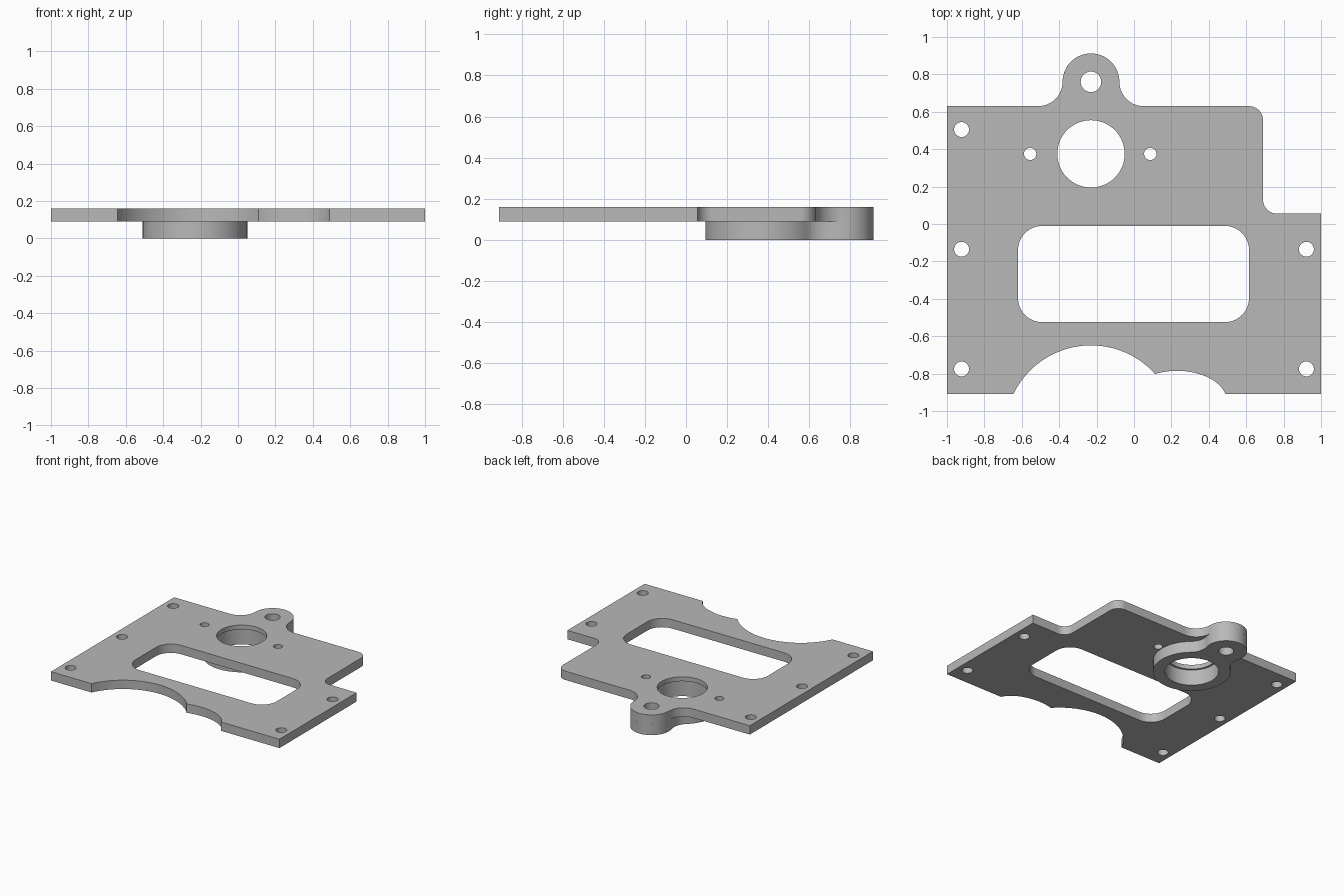
import bpy
import bmesh
from math import cos, sin, radians

cube = bpy.data.objects.get("Cube")
if cube:
    bpy.data.objects.remove(cube, do_unlink=True)

# Single metal colour
metal = bpy.data.materials.new("grey metal")
metal.use_nodes = True
metal.diffuse_color = (0.48, 0.48, 0.48, 1)
metal.node_tree.nodes["Principled BSDF"].inputs["Base Color"].default_value = metal.diffuse_color

PLATE_Z, TOP_Z = 0.09, 0.16
BORE = (-0.23, 0.375)
LUG = (-0.23, 0.76)


def arc(cx, cy, r, start, end, ry=None, steps=None):
    """Points along a circular (or elliptical) arc, angles in degrees."""
    n = steps or max(4, round(abs(end - start) / 6))
    angles = [radians(start + (end - start) * i / n) for i in range(n + 1)]
    return [(cx + r * cos(a), cy + (ry or r) * sin(a)) for a in angles]


def circle(center, r, n=48):
    return arc(*center, r, 0, 360, steps=n)


def clean(points):
    """Drop neighbouring points that coincide."""
    out = []
    for p in points:
        if not out or abs(p[0] - out[-1][0]) + abs(p[1] - out[-1][1]) > 0.002:
            out.append(p)
    if abs(out[0][0] - out[-1][0]) + abs(out[0][1] - out[-1][1]) < 0.002:
        out.pop()
    return out


def slab(name, loops, z0, z1):
    """Extrude an outline with holes between two heights."""
    bm = bmesh.new()
    edges = []
    for loop in loops:
        verts = [bm.verts.new((x, y, z0)) for x, y in clean(loop)]
        edges += [bm.edges.new((v, verts[i - 1])) for i, v in enumerate(verts)]
    bmesh.ops.triangle_fill(bm, edges=edges, use_beauty=True, normal=(0, 0, 1))
    grown = bmesh.ops.extrude_face_region(bm, geom=bm.faces[:], use_keep_orig=True)
    top = [g for g in grown["geom"] if isinstance(g, bmesh.types.BMVert)]
    bmesh.ops.translate(bm, verts=top, vec=(0, 0, z1 - z0))
    bmesh.ops.recalc_face_normals(bm, faces=bm.faces[:])
    mesh = bpy.data.meshes.new(name)
    bm.to_mesh(mesh)
    bm.free()
    mesh.materials.append(metal)
    obj = bpy.data.objects.new(name, mesh)
    bpy.context.collection.objects.link(obj)
    return obj


def activate(obj):
    bpy.ops.object.select_all(action="DESELECT")
    obj.select_set(True)
    bpy.context.view_layer.objects.active = obj


# Plate outline: scalloped front edge, stepped right side, lug at the back
outline = [(-1, -0.91)]
outline += arc(-0.23, -1.11, 0.461, 154.3, 42.4, steps=32)
outline += arc(0.23, -0.95, 0.268, 116.6, 14, ry=0.165, steps=20)
outline += [(1, -0.91), (1, 0.055)]
outline += arc(0.765, 0.13, 0.075, 270, 180)
outline += arc(0.615, 0.555, 0.075, 0, 90)
outline += arc(0.052, 0.76, 0.13, 270, 180)
outline += arc(*LUG, 0.152, 0, 180)
outline += arc(-0.512, 0.76, 0.13, 0, -90)
outline += [(-1, 0.63)]

# Rounded window
window = []
for cx, cy, a in ((0.485, -0.14, 0), (-0.49, -0.14, 90), (-0.49, -0.395, 180), (0.485, -0.395, 270)):
    window += arc(cx, cy, 0.13, a, a + 90)

# Mounting, screw and lug holes
holes = [circle(BORE, 0.18, 64), circle(LUG, 0.055, 32)]
holes += [circle((x, BORE[1]), 0.033, 24) for x in (-0.555, 0.087)]
holes += [circle((-0.922, y), 0.04, 24) for y in (0.505, -0.135, -0.775)]
holes += [circle((0.922, y), 0.04, 24) for y in (-0.135, -0.775)]

plate = slab("mounting_plate", [outline, window] + holes, PLATE_Z, TOP_Z)

# Recess under the plate, leaving a thin lip round the bore
cutter = slab("bore_cutter", [circle(BORE, 0.195, 64)], 0.02, 0.125)
cutter.hide_render = True
cut = plate.modifiers.new("bore recess", "BOOLEAN")
cut.operation = "DIFFERENCE"
cut.solver = "EXACT"
cut.object = cutter
activate(plate)
bpy.ops.object.modifier_apply(modifier=cut.name)
bpy.data.objects.remove(cutter, do_unlink=True)

# Boss under the plate: bearing ring blended into the lug
boss_outline = arc(*BORE, 0.28, 131.4, 408.6)
boss_outline += arc(0.041, 0.6825, 0.13, 228.6, 164)
boss_outline += arc(*LUG, 0.152, -16, 196)
boss_outline += arc(-0.501, 0.6825, 0.13, 16, -48.6)
boss = slab("bearing_boss", [boss_outline, circle(BORE, 0.195, 64), circle(LUG, 0.055, 32)], 0, PLATE_Z)

for obj in (plate, boss):
    activate(obj)
    bpy.ops.object.shade_smooth_by_angle(angle=radians(30))
